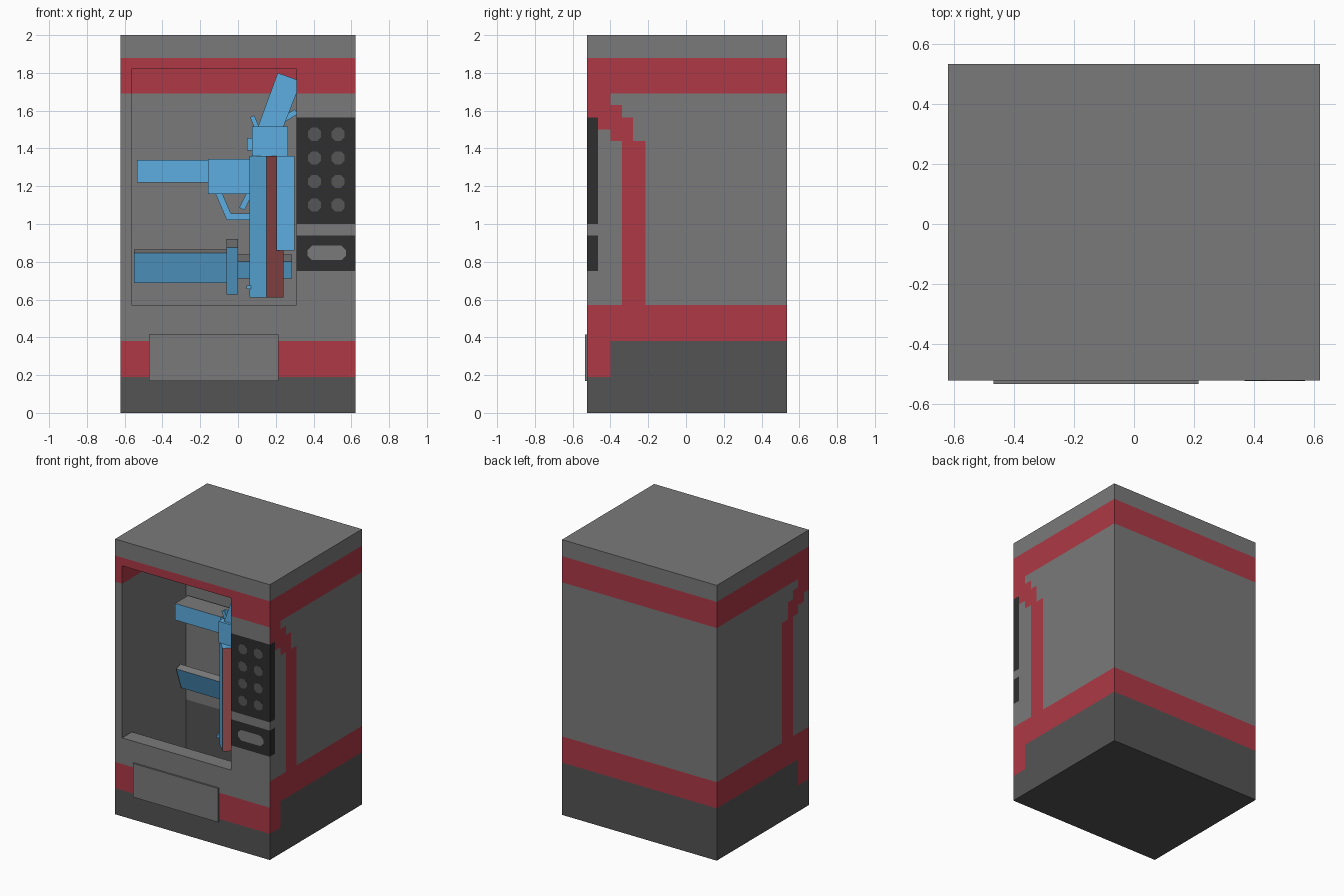
import bpy, bmesh, math
from mathutils import Matrix, Vector

if "Cube" in bpy.data.objects:
    bpy.data.objects.remove(bpy.data.objects["Cube"])


def material(name, rgb):
    """Flat material from 0-255 display values, stored as linear."""
    lin = [((c / 255 + 0.055) / 1.055) ** 2.4 for c in rgb]
    m = bpy.data.materials.new(name)
    m.use_nodes = True
    m.diffuse_color = (*lin, 1)
    m.node_tree.nodes["Principled BSDF"].inputs["Base Color"].default_value = (*lin, 1)
    return m


GREY = material("body grey", (122, 122, 122))
DARK = material("base dark grey", (84, 84, 84))
RED = material("stripe red", (174, 57, 70))
BLACK = material("panel black", (46, 46, 46))
BUTTON = material("button grey", (86, 86, 86))
BLUE = material("display blue", (92, 174, 224))
PINK = material("display red", (182, 92, 92))


def prism(name, pts, lo, hi, mats, axis="y", rule=None):
    """Extrude a profile: (x, z) along y, or (y, z) along x."""
    bm = bmesh.new()
    put = (lambda a, b, d: (a, d, b)) if axis == "y" else (lambda a, b, d: (d, a, b))
    face = bm.faces.new([bm.verts.new(put(a, b, lo)) for a, b in pts])
    ext = bmesh.ops.extrude_face_region(bm, geom=[face])
    moved = [v for v in ext["geom"] if isinstance(v, bmesh.types.BMVert)]
    bmesh.ops.translate(bm, verts=moved, vec=put(0, 0, hi - lo))
    bmesh.ops.recalc_face_normals(bm, faces=bm.faces)
    if rule:
        for f in bm.faces:
            f.material_index = rule(f.normal)
    mesh = bpy.data.meshes.new(name)
    bm.to_mesh(mesh)
    bm.free()
    for m in mats:
        mesh.materials.append(m)
    obj = bpy.data.objects.new(name, mesh)
    bpy.context.collection.objects.link(obj)
    return obj


def box(name, x, y, z, mats, rule=None):
    pts = [(x[0], z[0]), (x[1], z[0]), (x[1], z[1]), (x[0], z[1])]
    return prism(name, pts, y[0], y[1], mats, "y", rule)


def bar(name, a, b, width, y, mats):
    """Straight strip between two (x, z) points."""
    a, b = Vector(a), Vector(b)
    d = (b - a).normalized() * width / 2
    n = Vector((-d.y, d.x))
    return prism(name, [a + n, a - n, b - n, b + n], y[0], y[1], mats)


def top_grey(n):
    return 1 if n.z > 0.9 else 0


# Cabinet with a display chamber that drops behind the front sill
FRONT, BACK, HALF = -0.523, 0.535, 0.622
cabinet = box("cabinet", (-HALF, HALF), (FRONT, BACK), (0, 2), [GREY, DARK, RED, BLACK])
chamber = prism("chamber_cutter",
                [(-0.7, 0.57), (-0.41, 0.57), (-0.41, 0.2), (0.21, 0.2), (0.21, 1.82), (-0.7, 1.82)],
                -0.565, 0.31, [GREY], "x")
mod = cabinet.modifiers.new("chamber", "BOOLEAN")
mod.operation, mod.object, mod.solver = "DIFFERENCE", chamber, "EXACT"
bpy.context.view_layer.objects.active = cabinet
cabinet.select_set(True)
bpy.ops.object.modifier_apply(modifier="chamber")
bpy.data.objects.remove(chamber)

# Stair-stepped stripe on each side: (y from, y to, z from, z to)
SIDE_STRIPE = [(FRONT, -0.40, 0.19, 0.38), (-0.34, -0.215, 0.57, 1.44),
               (-0.40, -0.28, 1.44, 1.5), (-0.465, -0.28, 1.5, 1.565),
               (FRONT, -0.34, 1.565, 1.63), (FRONT, -0.40, 1.63, 1.69)]


def paint(c):
    front, side = c.y < FRONT + 0.001, abs(c.x) > HALF - 0.001
    outside = front or side or c.y > BACK - 0.001 or c.z < 0.001 or c.z > 1.999
    if 1.69 < c.z < 1.88:
        return 2
    if not outside:
        return 1 if c.z < 0.57 and c.y > 0.2 else 0
    if c.x > 0.31 and c.y < -0.465 and (1.0 < c.z < 1.565 or 0.75 < c.z < 0.94):
        return 3
    if front:
        return 1 if c.z < 0.19 else 2 if c.z < 0.38 else 0
    if side and any(a < c.y < b and d < c.z < e for a, b, d, e in SIDE_STRIPE):
        return 2
    return 1 if c.z < 0.38 else 2 if c.z < 0.57 else 0


bm = bmesh.new()
bm.from_mesh(cabinet.data)
bmesh.ops.triangulate(bm, faces=bm.faces)
cuts = [((0, 0, 1), z) for z in (0.19, 0.38, 0.57, 0.75, 0.94, 1.0, 1.44, 1.5, 1.565, 1.63, 1.69, 1.88)]
cuts += [((0, 1, 0), y) for y in (-0.465, -0.40, -0.34, -0.28, -0.215)] + [((1, 0, 0), 0.31)]
for axis, value in cuts:
    bmesh.ops.bisect_plane(bm, geom=bm.verts[:] + bm.edges[:] + bm.faces[:], dist=1e-5,
                           plane_co=Vector(axis) * value, plane_no=axis)
for f in bm.faces:
    f.material_index = paint(f.calc_center_median())
bm.to_mesh(cabinet.data)
bm.free()

# Delivery flap, keypad buttons and coin slot
box("delivery_flap", (-0.47, 0.215), (-0.535, -0.52), (0.17, 0.415), [GREY])


def rounded(cx, cz, r, stretch=0.0):
    out = []
    for i in range(8):
        a = math.pi / 8 + i * math.pi / 4
        out.append((cx + r * math.cos(a) + math.copysign(stretch, math.cos(a)), cz + r * math.sin(a)))
    return out


for row in range(4):
    for col in range(2):
        prism("keypad_button", rounded(0.405 + 0.125 * col, 1.475 - 0.125 * row, 0.038),
              FRONT - 0.002, FRONT + 0.001, [BUTTON])
prism("coin_slot", rounded(0.47, 0.847, 0.042, 0.062), FRONT - 0.002, FRONT + 0.001, [GREY])

# Horizontal display piece near the back wall
TWO = [BLUE, GREY]
box("upper_barrel", (-0.535, -0.16), (0.04, 0.19), (1.22, 1.34), TWO, top_grey)
box("upper_body", (-0.16, 0.25), (0.03, 0.2), (1.16, 1.345), TWO, top_grey)
box("upper_grip", (0.09, 0.2), (0.05, 0.18), (0.9, 1.16), TWO)
GUARD = (0.09, 0.14)
bar("upper_guard_front", (-0.105, 1.17), (-0.045, 1.03), 0.034, GUARD, [BLUE])
box("upper_guard_base", (-0.055, 0.1), GUARD, (1.02, 1.055), [BLUE])
bar("upper_trigger", (0.065, 1.17), (0.02, 1.08), 0.03, GUARD, [BLUE])

# Tilted blade display piece lower down
TILT = (Matrix.Translation((0, 0.1, 0.765))
        @ Matrix.Rotation(math.radians(20), 4, "X"))
for name, x, y, h in (("lower_blade", (-0.55, -0.06), (0.005, 0.055), 0.085),
                      ("lower_guard", (-0.06, 0.0), (-0.04, 0.09), 0.133),
                      ("lower_handle", (0.0, 0.285), (-0.025, 0.085), 0.048)):
    box(name, x, y, (-h, h), TWO, top_grey).matrix_world = TILT

# Upright display piece at the front, its square barrel turned 45 degrees
prism("upright_barrel", [(-0.0636, 0.61), (0.0636, 0.61), (0.0636, 1.36), (-0.0636, 1.36)],
      -0.0636, 0.0636, [BLUE, PINK], "y",
      lambda n: 1 if n.x > 0.9 else 0).matrix_world = (
    Matrix.Translation((0.15, -0.30, 0)) @ Matrix.Rotation(math.radians(-45), 4, "Z"))
box("upright_body", (0.075, 0.265), (-0.33, -0.20), (1.36, 1.515), [BLUE])
box("upright_magazine", (0.205, 0.3), (-0.35, -0.25), (0.86, 1.36), [BLUE])
prism("upright_grip", [(0.1, 1.5), (0.21, 1.8), (0.309, 1.765), (0.309, 1.69), (0.235, 1.5)],
      -0.31, -0.22, [BLUE])
box("upright_sight", (0.048, 0.08), (-0.28, -0.25), (1.39, 1.455), [BLUE])
box("upright_muzzle_sight", (0.045, 0.075), (-0.31, -0.29), (0.655, 0.675), [BLUE])
bar("upright_hammer", (0.075, 1.57), (0.1, 1.51), 0.025, (-0.28, -0.25), [BLUE])
bar("upright_trigger", (0.235, 1.55), (0.309, 1.595), 0.03, (-0.28, -0.25), [BLUE])
